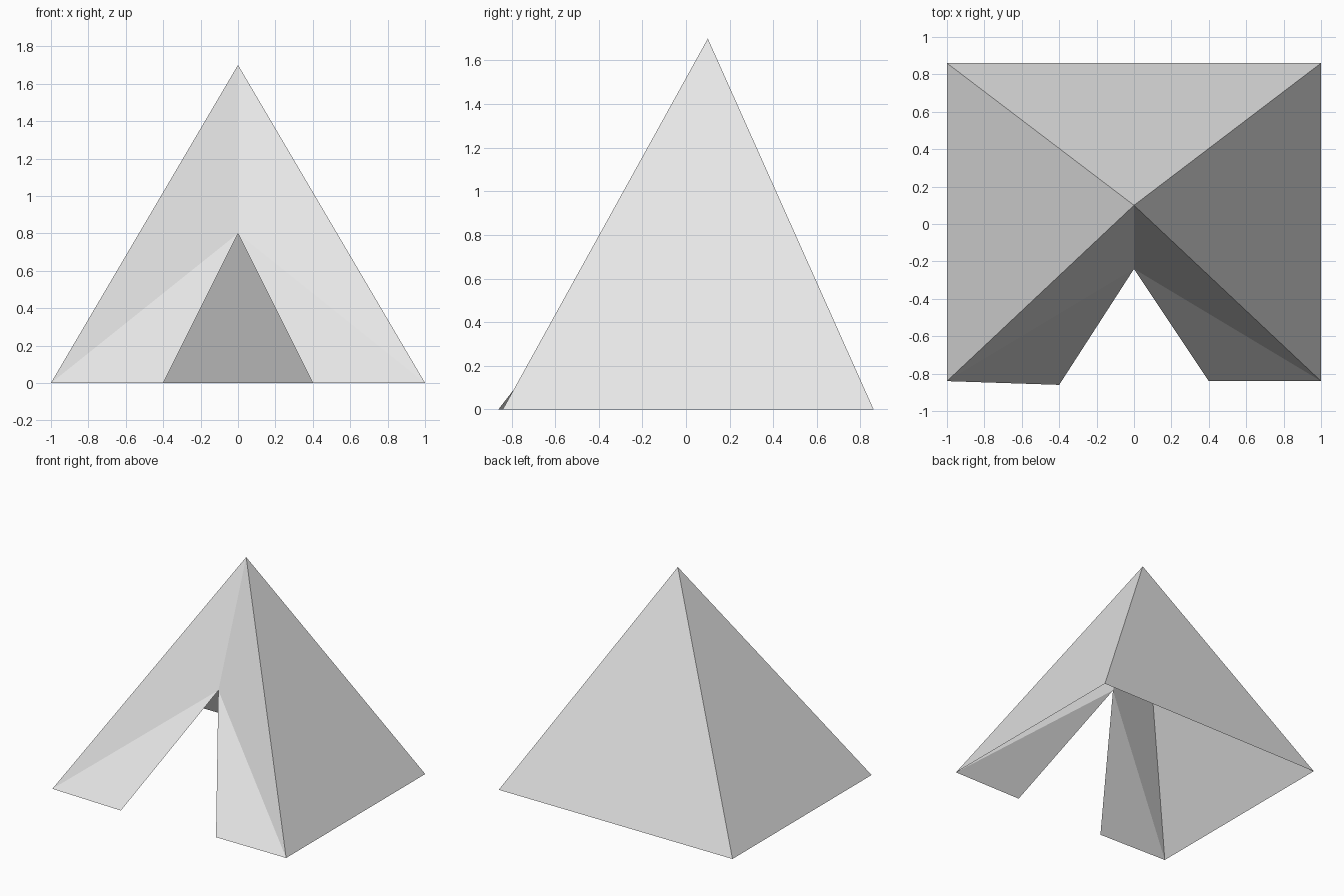
import bpy

cube = bpy.data.objects.get("Cube")
if cube:
    bpy.data.objects.remove(cube, do_unlink=True)

# Canvas material
canvas = bpy.data.materials.new("light_grey_canvas")
canvas.use_nodes = True
grey = (0.8, 0.8, 0.8, 1.0)
canvas.diffuse_color = grey
canvas.node_tree.nodes["Principled BSDF"].inputs["Base Color"].default_value = grey

# Key points of the tent
peak = (0, 0.10, 1.70)
door_top = (0, -0.24, 0.80)
back_y, front_y = 0.86, -0.84


def panel(name, points, faces):
    """Flat canvas sheet made of a few faces."""
    mesh = bpy.data.meshes.new(name)
    mesh.from_pydata(points, [], faces)
    mesh.materials.append(canvas)
    mesh.update()
    obj = bpy.data.objects.new(name, mesh)
    bpy.context.collection.objects.link(obj)


# Back wall
panel("back_wall", [(1, back_y, 0), (-1, back_y, 0), peak], [(0, 1, 2)])

# Side walls and the folded front flaps beside the open doorway
for side, s, hem_y in (("left", 1, -0.84), ("right", -1, -0.86)):
    front = (s, front_y, 0)
    back = (s, back_y, 0)
    hem = (s * 0.4, hem_y, 0)
    wall = [(0, 1, 2)]
    flap = [(0, 1, 2), (1, 3, 2)]
    if s < 0:
        wall = [f[::-1] for f in wall]
        flap = [f[::-1] for f in flap]
    panel(side + "_wall", [front, back, peak], wall)
    panel(side + "_front_flap", [peak, door_top, front, hem], flap)
